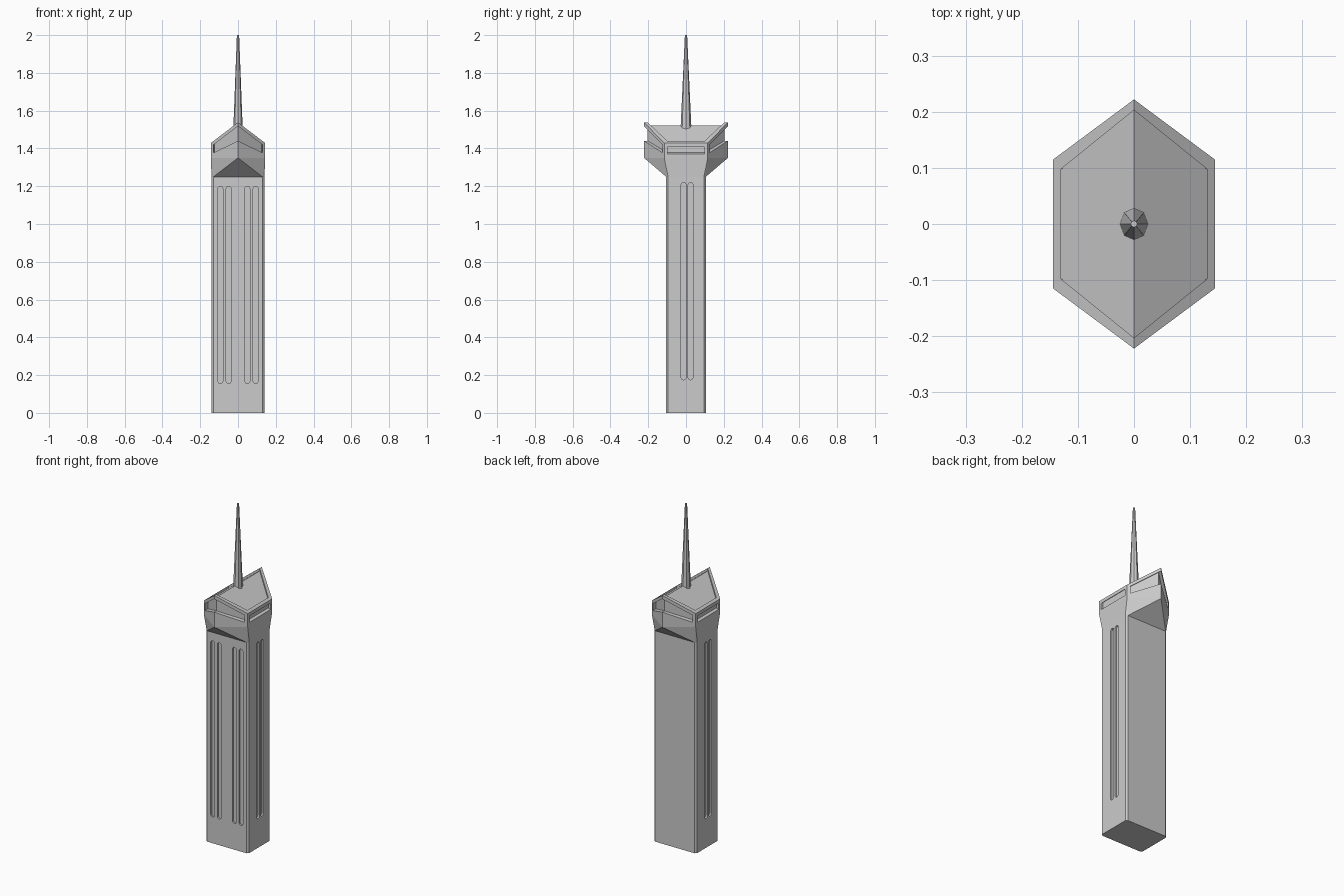
import bpy, bmesh, math
from mathutils import Vector

if "Cube" in bpy.data.objects:
    bpy.data.objects.remove(bpy.data.objects["Cube"])


def add_hull(bm, pts):
    """Add the convex hull of some points to a bmesh."""
    vs = [bm.verts.new(p) for p in pts]
    r = bmesh.ops.convex_hull(bm, input=vs)
    junk = {g for g in r["geom_interior"] + r["geom_unused"] if isinstance(g, bmesh.types.BMVert)}
    bmesh.ops.delete(bm, geom=list(junk), context='VERTS')


def make(name, hulls):
    """One object made of several convex pieces."""
    me = bpy.data.meshes.new(name)
    bm = bmesh.new()
    for pts in hulls:
        add_hull(bm, pts)
    bmesh.ops.dissolve_limit(bm, angle_limit=0.01, verts=bm.verts, edges=bm.edges)
    bmesh.ops.recalc_face_normals(bm, faces=bm.faces)
    bm.to_mesh(me)
    bm.free()
    ob = bpy.data.objects.new(name, me)
    bpy.context.collection.objects.link(ob)
    return ob


def hexagon(w, c, tip):
    return [(w, -c), (w, c), (0, tip), (-w, c), (-w, -c), (0, -tip)]


def gable(top, slope, x):
    return top - slope * abs(x)


def halves(outline, bottom, top):
    """Split a gabled block at the ridge so each half is convex."""
    out = []
    for s in (1, -1):
        half = [(x, y) for x, y in outline if x * s >= 0]
        out.append([(x, y, f(x)) for x, y in half for f in (bottom, top)])
    return out


outer = hexagon(0.144, 0.115, 0.222)
inner = hexagon(0.130, 0.098, 0.203)

# Shaft with narrow chamfered corners
W, D, C = 0.14, 0.105, 0.010
plan = [(sx * x, sy * y) for sx in (1, -1) for sy in (1, -1)
        for x, y in ((W, D - C), (W - C, D))]
shaft = make("shaft", [[(x, y, z) for x, y in plan for z in (0, 1.25)]])

# Long rounded grooves: four on the front, two on each side
R, DEPTH = 0.0125, 0.01


def groove(u, z0, z1, place):
    pts = []
    for cz, a0 in ((z1 - R, 0), (z0 + R, math.pi)):
        for i in range(9):
            a = a0 + math.pi * i / 8
            for d in (-DEPTH, 0.02):
                pts.append(place(u + R * math.cos(a), d, cz + R * math.sin(a)))
    return pts


cuts = [groove(u, 0.155, 1.20, lambda u, d, z: (u, -D - d, z))
        for u in (-0.093, -0.05, 0.05, 0.093)]
for s in (1, -1):
    cuts += [groove(u, 0.175, 1.22, lambda u, d, z, s=s: (s * (W + d), s * u, z))
             for u in (-0.013, 0.024)]
cutter = make("groove_cutter", cuts)
cutter.hide_render = True
mod = shaft.modifiers.new("grooves", 'BOOLEAN')
mod.operation = 'DIFFERENCE'
mod.solver = 'EXACT'
mod.object = cutter
bpy.context.view_layer.objects.active = shaft
bpy.ops.object.modifier_apply(modifier=mod.name)
bpy.data.objects.remove(cutter)

# Flare from the shaft out to the six-sided head
make("head_flare", [[(x, y, 1.25) for x, y in plan] + [(x, y, 1.35) for x, y in outer]])

# Lower gallery band with a gabled top
make("gallery_band", halves(outer, lambda x: 1.35, lambda x: gable(1.44, 0.48, x)))

# Recessed core carrying the pitched roof
make("roof_core", halves(inner, lambda x: 1.355, lambda x: gable(1.522, 0.76, x)))

# Raised rim following the roof edge
rim = []
for i in range(6):
    j = (i + 1) % 6
    rim.append([(x, y, gable(1.538, 0.76, x) + dz)
                for x, y in (outer[i], outer[j], inner[j], inner[i]) for dz in (-0.02, 0)])
make("roof_rim", rim)

# Posts at the four outer corners
posts = []
for sx in (1, -1):
    for sy in (1, -1):
        foot = [(0.144, 0.098), (0.144, 0.115), (0.130, 0.125), (0.125, 0.098)]
        posts.append([(sx * x, sy * y, z) for x, y in foot for z in (1.36, 1.425)])
make("corner_posts", posts)

# Eight-sided tapering spire
ring = [(math.cos(i * math.pi / 4), math.sin(i * math.pi / 4)) for i in range(8)]
make("spire", [[(0.025 * x, 0.029 * y, 1.50) for x, y in ring]
               + [(0.006 * x, 0.006 * y, 2.0) for x, y in ring]])
